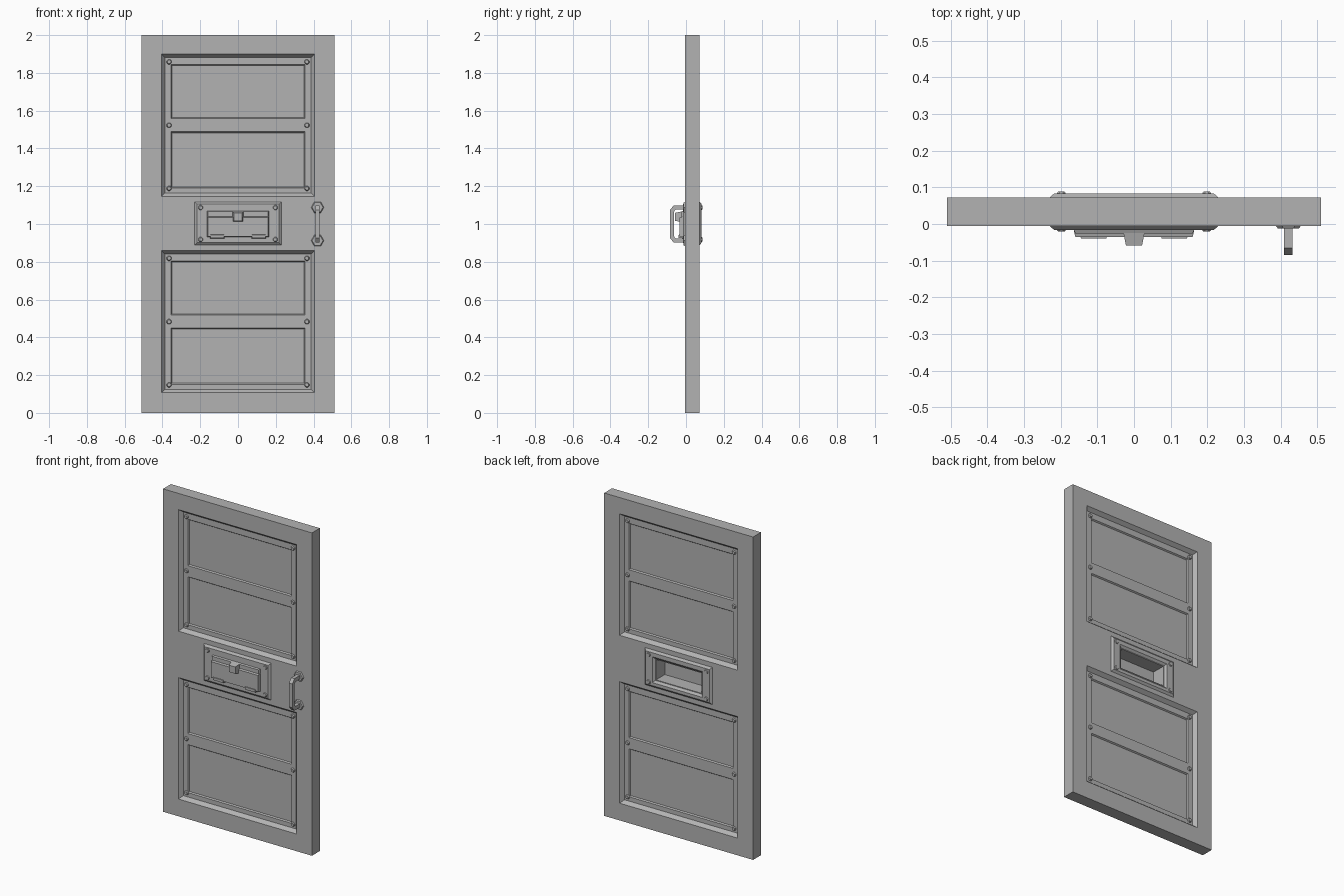
import bpy, bmesh, math
from mathutils import Matrix, Vector

cube = bpy.data.objects.get("Cube")
if cube:
    bpy.data.objects.remove(cube, do_unlink=True)

grey = bpy.data.materials.new("painted grey metal")
grey.use_nodes = True
GREY = (0.45, 0.45, 0.45, 1)
grey.diffuse_color = GREY
grey.node_tree.nodes["Principled BSDF"].inputs["Base Color"].default_value = GREY

MID_Y, HALF = 0.0335, 0.0385      # middle of the slab and half its thickness
RECESS, RAIL = 0.022, 0.008       # depth of the big recess and of the small panels


def side_y(side, depth):
    """y at a given depth below the front (-1) or back (1) face."""
    return MID_Y + side * (HALF - depth)


def finish(name, bm):
    bmesh.ops.recalc_face_normals(bm, faces=bm.faces)
    mesh = bpy.data.meshes.new(name)
    bm.to_mesh(mesh)
    bm.free()
    mesh.materials.append(grey)
    obj = bpy.data.objects.new(name, mesh)
    bpy.context.collection.objects.link(obj)
    return obj


def block(name, x, z, w, h, y0, y1, inset=0.0):
    """Box from y0 to y1 whose y1 end is smaller by inset on each edge."""
    bm = bmesh.new()
    ends = []
    for y, i in ((y0, 0), (y1, inset)):
        a, b = w / 2 - i, h / 2 - i
        ends.append([bm.verts.new((x + sx * a, y, z + sz * b))
                     for sx, sz in ((-1, -1), (1, -1), (1, 1), (-1, 1))])
    for end in ends:
        bm.faces.new(end)
    for i in range(4):
        j = (i + 1) % 4
        bm.faces.new((ends[0][i], ends[0][j], ends[1][j], ends[1][i]))
    return finish(name, bm)


def stud(name, x, z, y, side, r, depth, sides, taper):
    """Low-poly tapered disc standing out from a face."""
    bm = bmesh.new()
    bmesh.ops.create_cone(bm, cap_ends=True, segments=sides, radius1=r,
                          radius2=r * taper, depth=depth)
    turn = Matrix.Rotation(-side * math.pi / 2, 4, 'X')
    spin = Matrix.Rotation(math.pi / 2 if sides == 6 else math.pi / 8, 4, 'Z')
    move = Matrix.Translation(Vector((x, y + side * depth / 2, z)))
    bm.transform(move @ turn @ spin)
    return finish(name, bm)


def cut(obj, cutters):
    """Subtract the cutters, keep the result and remove the cutters."""
    for c in cutters:
        c.hide_render = True
        mod = obj.modifiers.new("cut", 'BOOLEAN')
        mod.operation, mod.solver, mod.object = 'DIFFERENCE', 'EXACT', c
    graph = bpy.context.evaluated_depsgraph_get()
    mesh = bpy.data.meshes.new_from_object(obj.evaluated_get(graph))
    obj.modifiers.clear()
    obj.data = mesh
    mesh.materials.clear()
    mesh.materials.append(grey)
    for c in cutters:
        bpy.data.objects.remove(c, do_unlink=True)


def hatch_hole():
    return block("hatch_cutter", 0, 1, 0.31, 0.125, -0.2, 0.2)


# Door slab with recessed panels on both faces and a hatch opening
slab = block("door_slab", 0, 1, 1.02, 2.0, side_y(-1, 0), side_y(1, 0))
cutters = [hatch_hole()]
for side in (-1, 1):
    for zc in (0.483, 1.523):
        # frustum starts a little outside the face, following the same slope
        cutters.append(block("recess_cutter", 0, zc, 0.826, 0.769,
                             side_y(side, -0.01), side_y(side, RECESS), 0.026))
        for dz, h in ((0.178, 0.29), (-0.183, 0.30)):
            cutters.append(block("panel_cutter", 0, zc + dz, 0.714, h,
                                 side_y(side, RECESS - 0.002),
                                 side_y(side, RECESS + RAIL), 0.007))
cut(slab, cutters)

# Bolts along the panel rails
for side, face in ((-1, "front"), (1, "back")):
    for zc in (0.483, 1.523):
        for x in (-0.365, 0.365):
            for dz in (-0.335, 0, 0.335):
                stud(face + "_panel_bolt", x, zc + dz, side_y(side, RECESS),
                     side, 0.014, 0.009, 8, 0.7)

# Hatch frames with corner bolts
for side, face in ((-1, "front"), (1, "back")):
    frame = block(face + "_hatch_frame", 0, 1.003, 0.466, 0.234,
                  side_y(side, 0.002), side_y(side, -0.011), 0.015)
    holes = [hatch_hole()]
    if side == 1:
        holes.append(block("bevel_cutter", 0, 1, 0.35, 0.165,
                           side_y(1, -0.013), side_y(1, 0.002), 0.018))
    cut(frame, holes)
    for x in (-0.198, 0.198):
        for z in (0.918, 1.087):
            stud(face + "_hatch_bolt", x, z, side_y(side, -0.01), side,
                 0.014, 0.006, 8, 0.7)

# Hatch flap with a sloping top lip, a latch and two hinges
block("hatch_flap", 0, 0.985, 0.33, 0.11, -0.014, -0.035, 0.005)
block("flap_lip", 0, 1.053, 0.33, 0.034, -0.014, -0.026, 0.005)
block("flap_latch", 0, 1.038, 0.058, 0.056, -0.024, -0.058, 0.007)
for x in (-0.11, 0.11):
    block("flap_hinge", x, 0.935, 0.076, 0.022, -0.014, -0.039, 0.003)

# Pull handle: a square bar bent outward, on two six-sided flanges
HANDLE_X, HANDLE_Z, WIDTH = 0.421, 1.0, 0.023
outer = [(-0.005, 0.099), (-0.065, 0.099), (-0.085, 0.074)]
inner = [(-0.005, 0.076), (-0.055, 0.076), (-0.063, 0.066)]
outer += [(y, -z) for y, z in reversed(outer)]
inner += [(y, -z) for y, z in reversed(inner)]
bm = bmesh.new()
rings = []
for (yo, zo), (yi, zi) in zip(outer, inner):
    rings.append([bm.verts.new((HANDLE_X + s * WIDTH / 2, y, HANDLE_Z + z))
                  for s, y, z in ((-1, yo, zo), (1, yo, zo), (1, yi, zi), (-1, yi, zi))])
for a, b in zip(rings, rings[1:]):
    for i in range(4):
        j = (i + 1) % 4
        bm.faces.new((a[i], a[j], b[j], b[i]))
bm.faces.new(rings[0])
bm.faces.new(rings[-1])
finish("pull_handle", bm)
for dz in (-0.088, 0.088):
    stud("handle_flange", HANDLE_X, HANDLE_Z + dz, side_y(-1, 0), -1, 0.034, 0.007, 6, 0.85)
